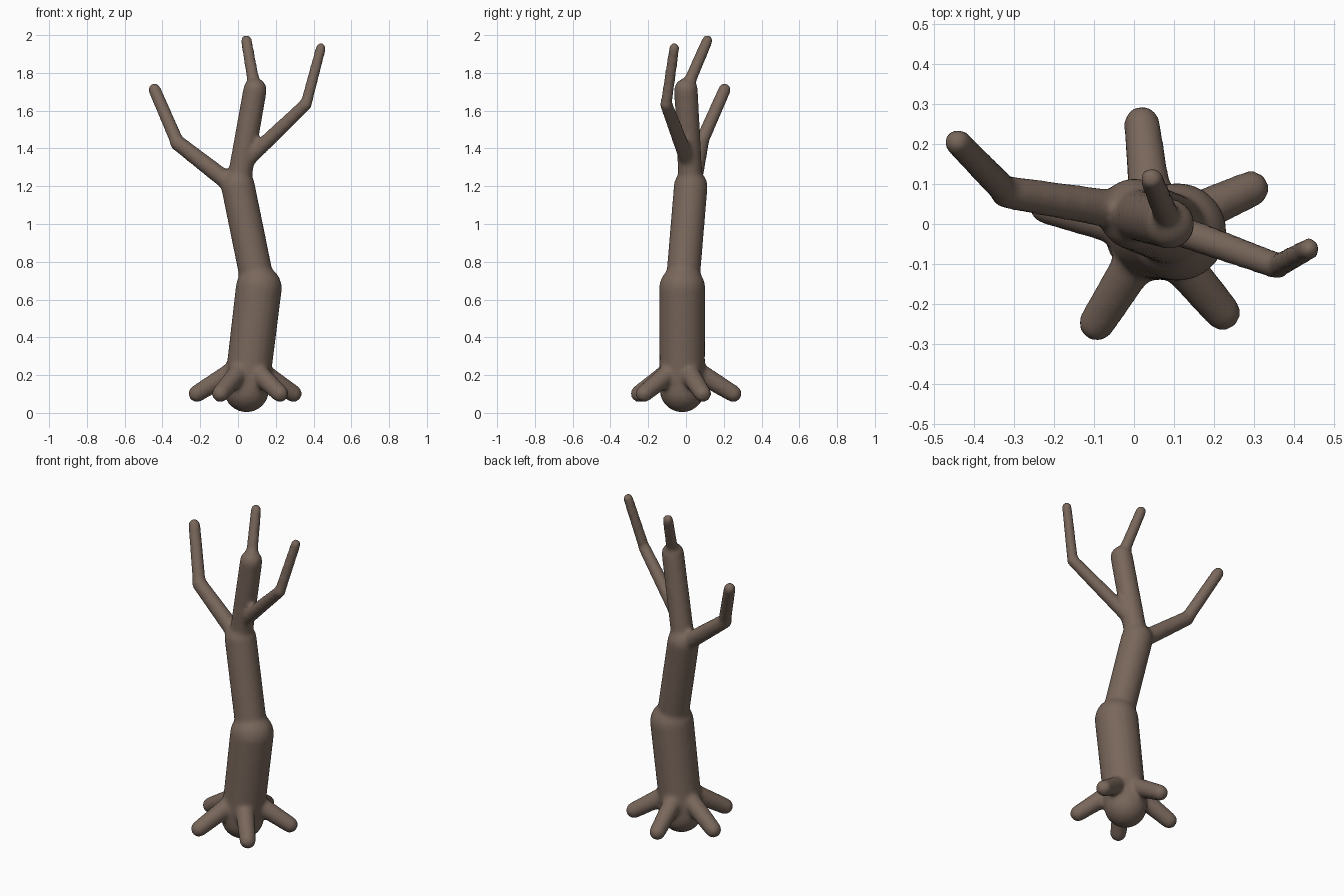
import bpy, bmesh
from mathutils import Matrix, Vector

if "Cube" in bpy.data.objects:
    bpy.data.objects.remove(bpy.data.objects["Cube"])

tree = bmesh.new()


def limb(a, b, ra, rb):
    """Rounded limb between two points, as the hull of two end spheres."""
    bm = bmesh.new()
    for p, r in ((a, ra), (b, rb)):
        bmesh.ops.create_icosphere(bm, subdivisions=3, radius=r,
                                   matrix=Matrix.Translation(Vector(p)))
    bmesh.ops.delete(bm, geom=bm.faces[:], context='FACES_ONLY')
    bmesh.ops.delete(bm, geom=bm.edges[:], context='EDGES_FACES') if bm.edges else None
    if not bm.verts:  # rebuild the points if the edge removal took them along
        for p, r in ((a, ra), (b, rb)):
            bmesh.ops.create_icosphere(bm, subdivisions=3, radius=r,
                                       matrix=Matrix.Translation(Vector(p)))
    hull = bmesh.ops.convex_hull(bm, input=bm.verts[:])
    inner = {g for g in hull['geom_interior'] + hull['geom_unused']
             if isinstance(g, bmesh.types.BMVert)}
    bmesh.ops.delete(bm, geom=list(inner), context='VERTS')
    bmesh.ops.recalc_face_normals(bm, faces=bm.faces[:])
    me = bpy.data.meshes.new("limb")
    bm.to_mesh(me)
    bm.free()
    tree.from_mesh(me)
    bpy.data.meshes.remove(me)


# Trunk in three leaning stages, then the top twig
base, knee = (0.045, -0.02, 0.122), (0.11, -0.02, 0.66)
fork, crown = (0.0, 0.025, 1.20), (0.09, 0.0, 1.71)
limb(base, knee, 0.12, 0.123)
limb(knee, fork, 0.09, 0.09)
limb(fork, crown, 0.065, 0.063)
limb(crown, (0.044, 0.113, 1.972), 0.034, 0.03)

# Left branch
limb((-0.01, 0.03, 1.19), (-0.32, 0.08, 1.43), 0.05, 0.042)
limb((-0.32, 0.08, 1.43), (-0.442, 0.205, 1.712), 0.037, 0.034)

# Right branch
limb((0.04, 0.01, 1.33), (0.36, -0.105, 1.635), 0.042, 0.034)
limb((0.36, -0.105, 1.635), (0.439, -0.062, 1.932), 0.031, 0.028)

# Five roots spread around the base
for x, y in ((0.02, 0.25), (0.293, 0.088), (0.222, -0.222),
             (-0.093, -0.248), (-0.218, 0.045)):
    limb((0.05 + (x - 0.05) * 0.25, -0.02 + (y + 0.02) * 0.25, 0.225),
         (x, y, 0.102), 0.055, 0.046)

mesh = bpy.data.meshes.new("dead_tree")
tree.to_mesh(mesh)
tree.free()
obj = bpy.data.objects.new("dead_tree", mesh)
bpy.context.collection.objects.link(obj)

# Fuse the limbs into one skin and soften the joints
fuse = obj.modifiers.new("fuse", 'REMESH')
fuse.mode = 'VOXEL'
fuse.voxel_size = 0.012
fuse.use_smooth_shade = True
soften = obj.modifiers.new("soften", 'SMOOTH')
soften.factor = 0.5
soften.iterations = 8

bark = bpy.data.materials.new("bark")
bark.diffuse_color = (0.19, 0.135, 0.105, 1)
bark.use_nodes = True
bark.node_tree.nodes["Principled BSDF"].inputs["Base Color"].default_value = bark.diffuse_color
mesh.materials.append(bark)
